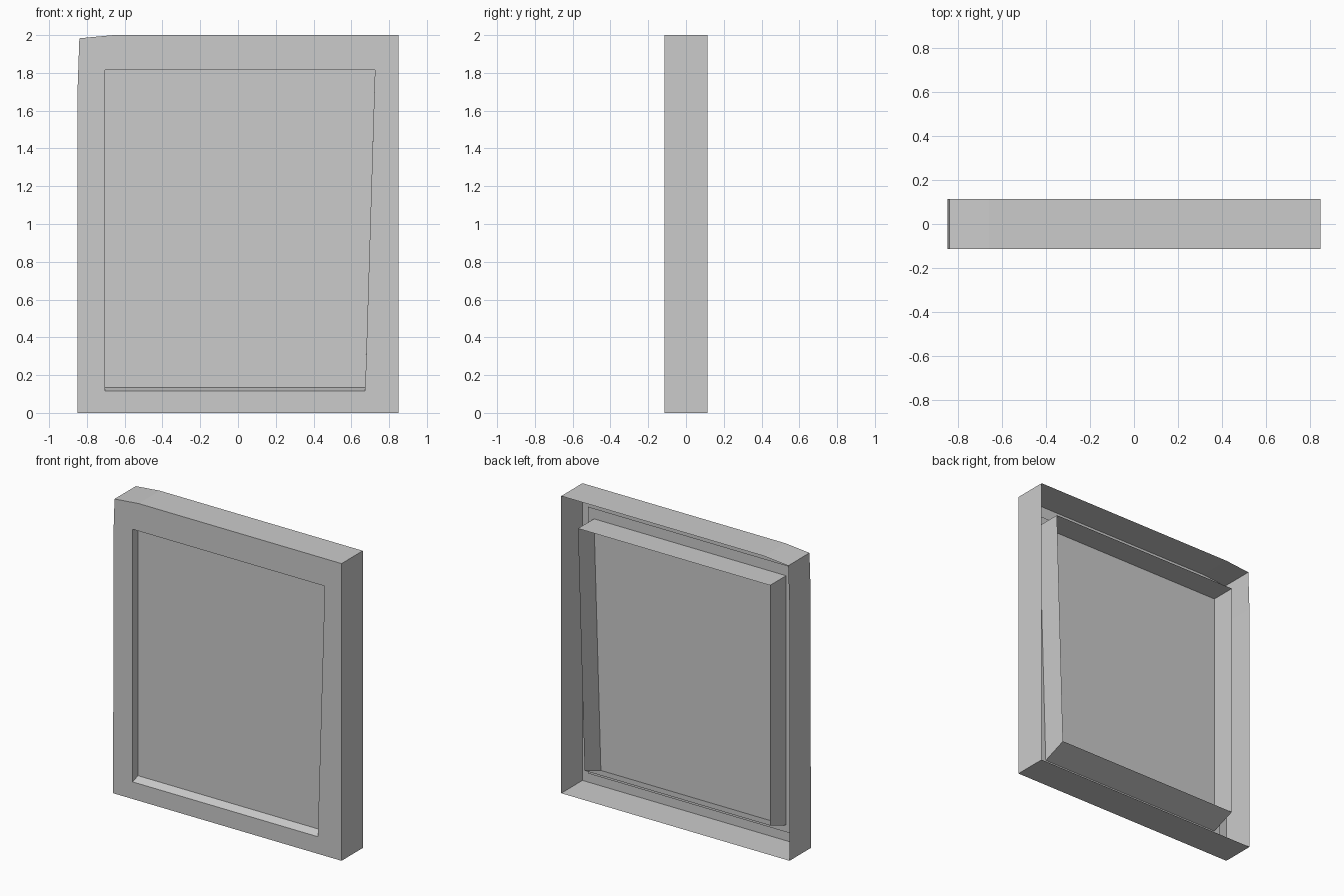
import bpy, bmesh

if "Cube" in bpy.data.objects:
    bpy.data.objects.remove(bpy.data.objects["Cube"])

FRONT, BACK, PANE_Y = -0.113, 0.113, -0.057

# Slightly chipped outer outline (x, z), counter-clockwise seen from the front
OUTER = [(-0.85, 0), (0.85, 0), (0.85, 2), (-0.66, 2), (-0.84, 1.983), (-0.849, 1.72)]


def opening(y):
    """Opening outline at depth y: sill climbs towards the back, right jamb leans."""
    sill = 0.115 + (y - FRONT) * 0.37
    right = 0.673 + (sill - 0.115) * 0.03
    return [(-0.705, sill), (right, sill), (0.725, 1.815), (-0.705, 1.815)]


def ring(bm, outline, y):
    return [bm.verts.new((x, y, z)) for x, z in outline]


def wall(bm, front, back, inward=False):
    """Strip of quads between two matching loops."""
    n = len(front)
    for i in range(n):
        j = (i + 1) % n
        quad = [front[i], back[i], back[j], front[j]]
        bm.faces.new(quad if inward else quad[::-1]).normal_update()


def finish(bm, name):
    mesh = bpy.data.meshes.new(name)
    bm.to_mesh(mesh)
    bm.free()
    obj = bpy.data.objects.new(name, mesh)
    bpy.context.collection.objects.link(obj)
    return obj


# Frame: outer skin, front face with opening, reveal running to the open back
bm = bmesh.new()
outer_f, outer_b = ring(bm, OUTER, FRONT), ring(bm, OUTER, BACK)
inner_f, inner_b = ring(bm, opening(FRONT), FRONT), ring(bm, opening(BACK), BACK)
wall(bm, outer_f, outer_b, inward=True)
wall(bm, inner_f, inner_b)
bl, br, tr, tl, chip, left = outer_f
a, b, c, d = inner_f
for face in ([bl, br, b, a], [br, tr, c, b], [tr, tl, d, c],
             [tl, chip, d], [chip, left, d], [left, bl, a, d]):
    f = bm.faces.new(face)
    f.normal_update()
    if f.normal.y > 0:
        f.normal_flip()
finish(bm, "window_frame")

# Pane: single sheet a little larger than the opening
bm = bmesh.new()
bm.faces.new(ring(bm, [(-0.75, 0.09), (0.77, 0.09), (0.77, 1.885), (-0.75, 1.885)], PANE_Y))
finish(bm, "window_pane")
